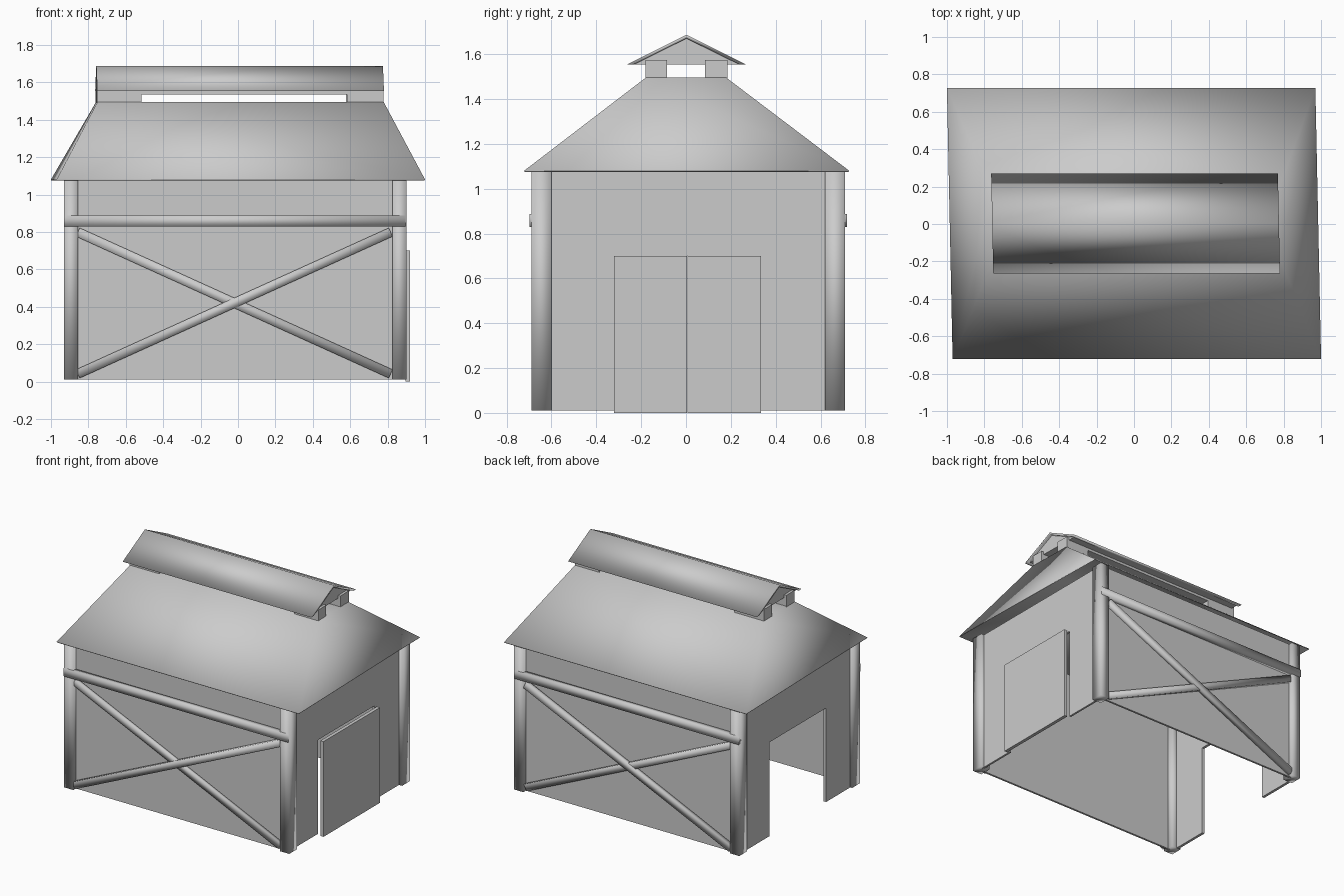
import bpy, bmesh, math
from mathutils import Matrix, Vector

cube = bpy.data.objects.get("Cube")
if cube:
    bpy.data.objects.remove(cube, do_unlink=True)

grey = bpy.data.materials.new("plain_grey")
grey.use_nodes = True
colour = (0.6, 0.6, 0.6, 1)
grey.diffuse_color = colour
grey.node_tree.nodes["Principled BSDF"].inputs["Base Color"].default_value = colour


def finish(name, bm, smooth=False):
    bmesh.ops.recalc_face_normals(bm, faces=bm.faces)
    for f in bm.faces:
        f.smooth = smooth
    mesh = bpy.data.meshes.new(name)
    bm.to_mesh(mesh)
    bm.free()
    mesh.materials.append(grey)
    ob = bpy.data.objects.new(name, mesh)
    bpy.context.collection.objects.link(ob)
    return ob


def box(name, x, y, z, turn=0, smooth=False):
    """Box spanning three ranges, optionally turned about its own y axis."""
    bm = bmesh.new()
    bmesh.ops.create_cube(bm, size=1)
    spans = (x, y, z)
    size = [b - a for a, b in spans]
    centre = Vector([(a + b) / 2 for a, b in spans])
    bm.transform(Matrix.Translation(centre) @ Matrix.Rotation(turn, 4, 'Y')
                 @ Matrix.Diagonal((*size, 1)))
    return finish(name, bm, smooth)


def extrude_x(name, outline, x, smooth=False):
    """Prism from a (y, z) outline along x."""
    bm = bmesh.new()
    face = bm.faces.new([bm.verts.new((x[0], *p)) for p in outline])
    out = bmesh.ops.extrude_face_region(bm, geom=[face])
    bmesh.ops.translate(bm, vec=(x[1] - x[0], 0, 0),
                        verts=[v for v in out["geom"] if isinstance(v, bmesh.types.BMVert)])
    return finish(name, bm, smooth)


def skew(ob):
    """The roofs sit slightly out of square."""
    for v in ob.data.vertices:
        v.co.x -= 0.021 * v.co.y


LEFT, RIGHT = -0.93, 0.9
FRONT, BACK = -0.69, 0.71
BASE, EAVE = 0.01, 1.085
RECESS = 0.025

# Corner posts
for end, x in (("right", (LEFT, LEFT + 0.075)), ("left", (RIGHT - 0.075, RIGHT))):
    box("front_%s_post" % end, x, (FRONT, FRONT + 0.09), (BASE, EAVE), smooth=True)
    box("back_%s_post" % end, x, (BACK - 0.09, BACK), (BASE, EAVE), smooth=True)

# Long walls, with rail and cross brace on the outside
for side, edge, s in (("front", FRONT, 1), ("back", BACK, -1)):
    def depth(a, b):
        return sorted((edge + s * a, edge + s * b))
    box(side + "_wall", (LEFT + RECESS, RIGHT - RECESS), depth(0.03, 0.045), (BASE, EAVE))
    box(side + "_rail", (LEFT, RIGHT - 0.005), depth(-0.008, 0.035), (0.83, 0.888),
        smooth=True)
    run, rise = 1.7, 0.77
    length, angle = math.hypot(run, rise) - 0.03, math.atan2(rise, run)
    for label, turn, out in (("rising", -angle, 0), ("falling", angle, 0.008)):
        box("%s_%s_brace" % (side, label), (-0.02 - length / 2, -0.02 + length / 2),
            depth(out, 0.035), (0.395, 0.445), turn, smooth=True)

# End walls, recessed between the posts, with a doorway cut in each
doorway = [(FRONT + 0.03, BASE), (-0.32, BASE), (-0.32, 0.7), (0.335, 0.7),
           (0.335, BASE), (BACK - 0.03, BASE), (BACK - 0.03, EAVE), (FRONT + 0.03, EAVE)]
extrude_x("right_end_wall", doorway, (LEFT + RECESS - 0.01, LEFT + RECESS + 0.01))
extrude_x("left_end_wall", doorway, (RIGHT - RECESS - 0.015, RIGHT - RECESS))

# Pair of closed doors on the left end
for label, y in (("front", (-0.322, 0.005)), ("back", (0.006, 0.335))):
    box(label + "_door", (RIGHT - 0.005, 0.92), y, (0, 0.7))

# Main hipped roof: a tapered shell
bm = bmesh.new()
bmesh.ops.create_cube(bm, size=2)
bottom = [f for f in bm.faces if f.normal.z < -0.5]
bmesh.ops.delete(bm, geom=bottom, context='FACES_ONLY')
for v in bm.verts:
    if v.co.z > 0:
        v.co = (0.01 + v.co.x * 0.765, v.co.y * 0.18, 1.495)
    else:
        v.co = (v.co.x * 0.985, 0.003 + v.co.y * 0.725, 1.08)
roof = finish("main_roof", bm, smooth=True)
skew(roof)
shell = roof.modifiers.new("thickness", 'SOLIDIFY')
shell.thickness = 0.006

# Raised ridge vent: gable cap, closed gable, side beams and corner supports
skew(extrude_x("vent_cap", [(-0.265, 1.553), (0.002, 1.687), (0.27, 1.553),
                            (0.24, 1.553), (0.002, 1.67), (-0.235, 1.553)],
               (-0.758, 0.775), smooth=True))
skew(extrude_x("vent_gable_fill", [(-0.237, 1.554), (0.242, 1.554), (0.002, 1.672)],
               (-0.74, 0.757)))
for side, y in (("front", (-0.18, -0.085)), ("back", (0.085, 0.185))):
    skew(box(side + "_vent_beam", (-0.74, 0.757), y, (1.535, 1.575)))
    skew(box(side + "_right_vent_support", (-0.758, -0.52), y, (1.485, 1.575)))
    skew(box(side + "_left_vent_support", (0.58, 0.775), y, (1.485, 1.575)))
